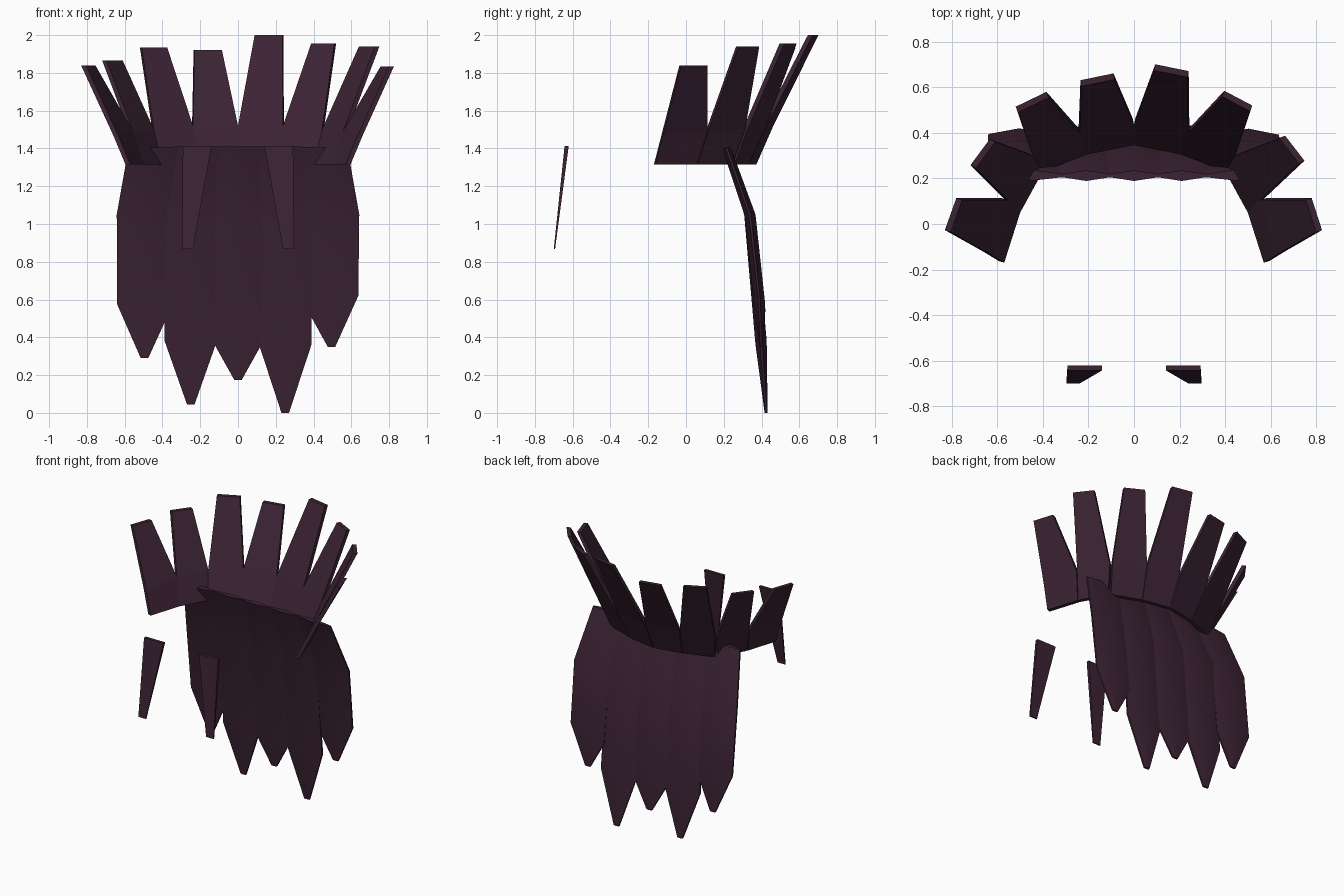
import bpy, bmesh
from mathutils import Vector

if "Cube" in bpy.data.objects:
    bpy.data.objects.remove(bpy.data.objects["Cube"])

mat = bpy.data.materials.new("dark plum")
mat.diffuse_color = (0.045, 0.017, 0.034, 1)
mat.use_nodes = True
mat.node_tree.nodes["Principled BSDF"].inputs["Base Color"].default_value = mat.diffuse_color


def loft(name, rings, smooth=False):
    """Skin a stack of equal-sized rings and cap both ends."""
    bm = bmesh.new()
    rows = [[bm.verts.new(p) for p in ring] for ring in rings]
    n = len(rows[0])
    for lo, hi in zip(rows, rows[1:]):
        for i in range(n):
            j = (i + 1) % n
            bm.faces.new((lo[i], lo[j], hi[j], hi[i]))
    bm.faces.new(rows[0][::-1])
    bm.faces.new(rows[-1])
    bmesh.ops.recalc_face_normals(bm, faces=bm.faces)
    me = bpy.data.meshes.new(name)
    bm.to_mesh(me)
    bm.free()
    me.materials.append(mat)
    ob = bpy.data.objects.new(name, me)
    bpy.context.collection.objects.link(ob)
    if smooth:
        bpy.context.view_layer.objects.active = ob
        ob.select_set(True)
        bpy.ops.object.shade_smooth_by_angle(angle=0.6)
        ob.select_set(False)
    return ob


# Collar: points shared by neighbouring spikes, from the centre outwards
BASE_Z = 1.315
base = [(0, .346), (.20, .307), (.40, .232), (.50, .05), (.57, -.17)]
notch = [(0, .436, 1.52), (.238, .40, 1.52), (.445, .30, 1.50),
         (.555, .105, 1.49), (.635, -.13, 1.47)]
tops = [((.088, .675), (.235, .645)), ((.387, .56), (.51, .495)),
        ((.64, .375), (.725, .265)), ((.755, .105), (.80, -.035))]
left_tops = [((.085, .635), (.23, .605)), ((.375, .555), (.51, .49)),
             ((.61, .36), (.695, .245)), ((.755, .105), (.805, -.035))]
heights = {1: (2.0, 1.955, 1.94, 1.835), -1: (1.92, 1.935, 1.865, 1.84)}

for side, top_set in ((1, tops), (-1, left_tops)):
    for i, (ta, tb) in enumerate(top_set):
        h = heights[side][i]
        rows = [((*base[i], BASE_Z), (*base[i + 1], BASE_Z)),
                (notch[i], notch[i + 1]),
                ((*ta, h), (*tb, h))]
        d = Vector(base[i + 1]) - Vector(base[i])
        out = Vector((-d.y, d.x, 0)).normalized() * 0.027
        rings = []
        for a, b in rows:
            a, b = Vector(a), Vector(b)
            ring = [a, b, b + out, a + out]
            rings.append([(side * p.x, p.y, p.z) for p in ring])
        loft("collar_spike_" + ("right" if side > 0 else "left") + str(i + 1), rings)


# Cape: five overlapping feathers, each with a lens-shaped section
def cape_y(z):
    pts = [(-.01, .425), (.35, .398), (.6, .388), (1.05, .338), (1.41, .212)]
    for (z0, y0), (z1, y1) in zip(pts, pts[1:]):
        if z <= z1:
            return y0 + (y1 - y0) * (z - z0) / (z1 - z0)
    return pts[-1][1]


def feather(name, rows):
    # each row: left x, left z, right x, right z, half thickness
    rings = []
    for xl, zl, xr, zr, t in rows:
        xm, zm = (xl + xr) / 2, (zl + zr) / 2
        yl, ym, yr, e = cape_y(zl), cape_y(zm), cape_y(zr), 0.006
        rings.append([(xl, yl - e, zl), (xm, ym - t, zm), (xr, yr - e, zr),
                      (xr, yr + e, zr), (xm, ym + t, zm), (xl, yl + e, zl)])
    loft(name, rings, True)


def plain_feather(name, c, shoulder, tip):
    top = c * 0.84
    feather(name, [(c - .02, tip, c + .02, tip, .008),
                   (c - .14, shoulder, c + .14, shoulder, .03),
                   (c - .135, 1.05, c + .135, 1.05, .03),
                   (top - .11, 1.41, top + .11, 1.41, .023)])


plain_feather("cape_feather_middle", 0, .39, .175)
plain_feather("cape_feather_inner_left", -.25, .385, .045)
plain_feather("cape_feather_inner_right", .25, .365, 0)

feather("cape_feather_outer_left",
        [(-.515, .29, -.475, .29, .008), (-.64, .575, -.37, .52, .03),
         (-.642, 1.05, -.37, 1.05, .03), (-.58, 1.40, -.31, 1.41, .023)])
feather("cape_feather_outer_right",
        [(.475, .35, .515, .35, .008), (.37, .54, .637, .62, .03),
         (.37, 1.05, .642, 1.05, .03), (.31, 1.41, .58, 1.40, .023)])

# Tapered front straps
for side, label in ((1, "right"), (-1, "left")):
    def strap_row(x0, x1, y0, y1, z):
        return [(side * x0, y0, z), (side * x1, y0, z),
                (side * x1, y1, z), (side * x0, y1, z)]
    loft("front_strap_" + label,
         [strap_row(.238, .297, -.70, -.693, .868),
          strap_row(.14, .292, -.643, -.621, 1.412)])
